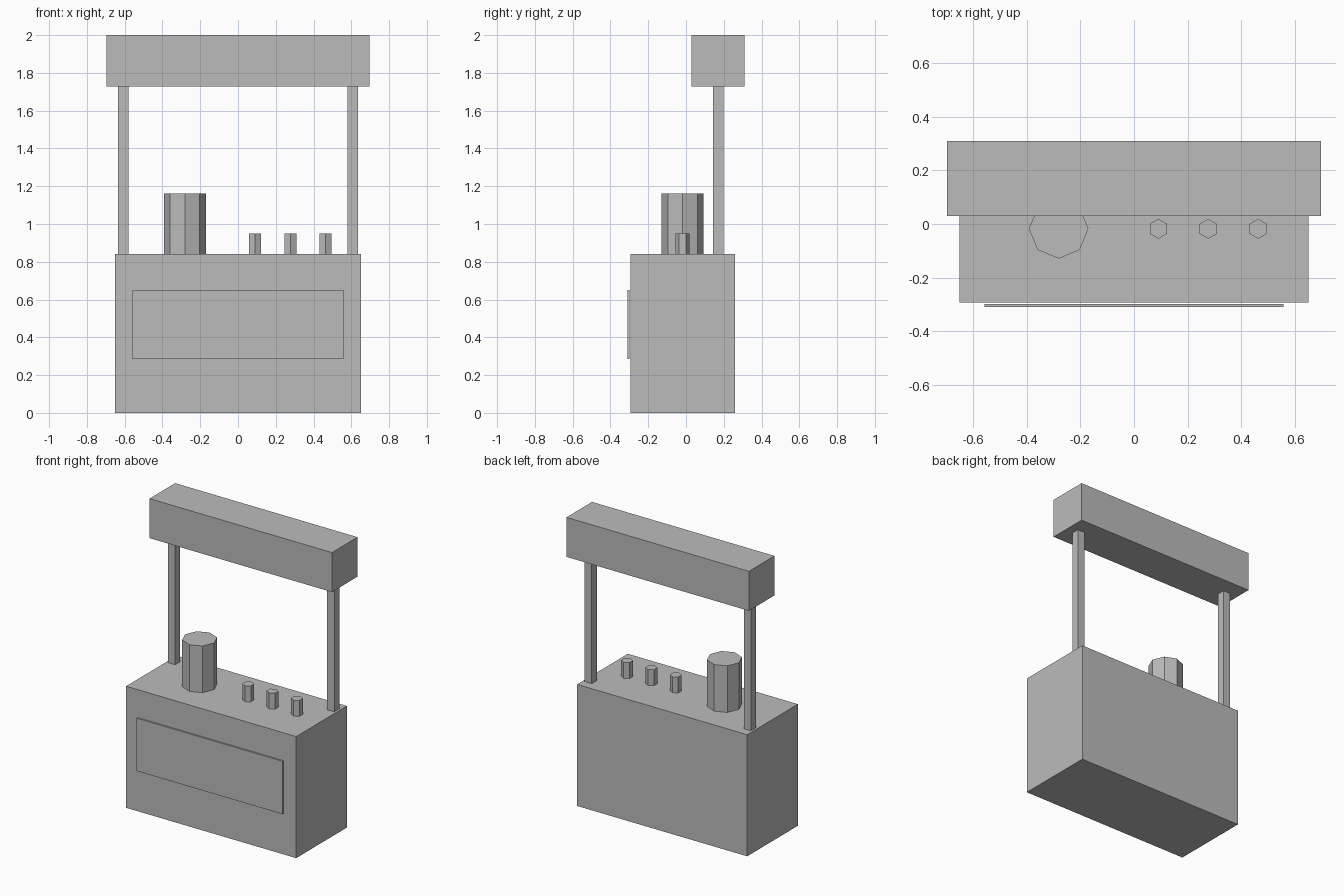
import bpy

# Remove the default cube
cube = bpy.data.objects.get("Cube")
if cube:
    bpy.data.objects.remove(cube, do_unlink=True)

# Single flat colour
grey = bpy.data.materials.new("plain_grey")
grey.use_nodes = True
colour = (0.5, 0.5, 0.5, 1.0)
grey.diffuse_color = colour
grey.node_tree.nodes["Principled BSDF"].inputs["Base Color"].default_value = colour


def finish(name):
    obj = bpy.context.object
    obj.name = name
    obj.data.name = name
    obj.data.materials.append(grey)
    return obj


def box(name, x, y, z):
    """Box from (low, high) ranges along each axis."""
    ranges = (x, y, z)
    bpy.ops.mesh.primitive_cube_add(size=1, location=[(a + b) / 2 for a, b in ranges])
    obj = finish(name)
    obj.scale = [b - a for a, b in ranges]
    bpy.ops.object.transform_apply(location=False, rotation=False, scale=True)
    return obj


def prism(name, sides, radius, x, y, bottom, top):
    """Upright low-poly cylinder."""
    bpy.ops.mesh.primitive_cylinder_add(
        vertices=sides, radius=radius, depth=top - bottom,
        location=(x, y, (bottom + top) / 2))
    return finish(name)


COUNTER_TOP = 0.84
SIGN_BOTTOM = 1.727
SERVING_Y = -0.018

# Counter and the thin panel just in front of it
box("counter", (-0.65, 0.65), (-0.293, 0.26), (0, COUNTER_TOP))
box("front_panel", (-0.558, 0.558), (-0.309, -0.298), (0.285, 0.65))

# Overhead sign board on two posts
box("sign_board", (-0.697, 0.697), (0.03, 0.309), (SIGN_BOTTOM, 2))
for side, x in (("left", 0.608), ("right", -0.608)):
    box(side + "_post", (x - 0.027, x + 0.027), (0.144, 0.199), (COUNTER_TOP, SIGN_BOTTOM))

# Drink container and a row of cups on the counter
prism("drink_container", 8, 0.111, -0.281, SERVING_Y, COUNTER_TOP, 1.162)
for i in range(3):
    prism(f"cup_{i + 1}", 6, 0.037, 0.091 + i * 0.186, SERVING_Y, COUNTER_TOP, 0.95)
